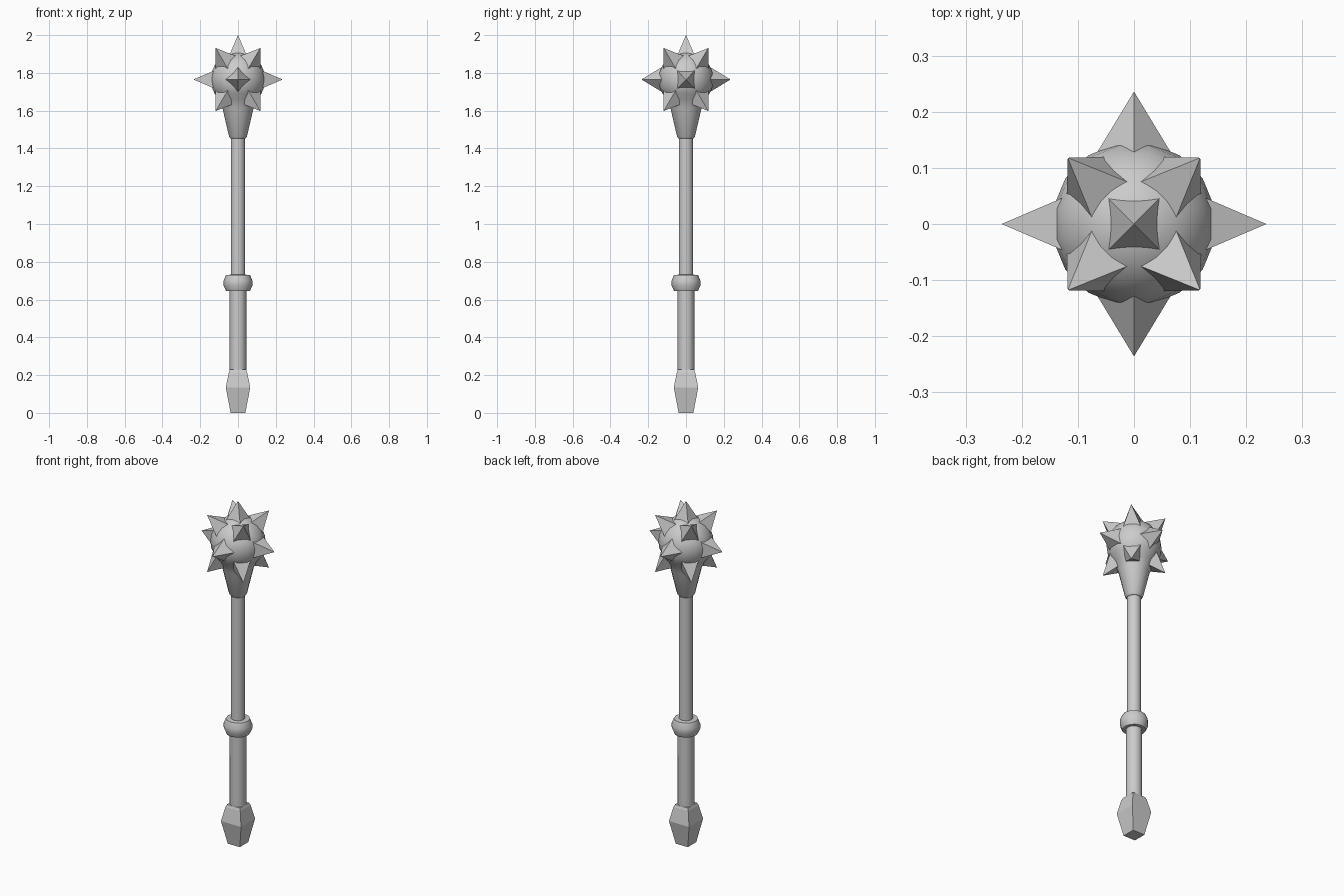
import bpy, bmesh, math
from mathutils import Vector, Matrix

if "Cube" in bpy.data.objects:
    bpy.data.objects.remove(bpy.data.objects["Cube"])


def make_object(name, bm, smooth=None):
    bmesh.ops.recalc_face_normals(bm, faces=bm.faces)
    mesh = bpy.data.meshes.new(name)
    bm.to_mesh(mesh)
    bm.free()
    obj = bpy.data.objects.new(name, mesh)
    bpy.context.collection.objects.link(obj)
    if smooth:
        bpy.ops.object.select_all(action='DESELECT')
        obj.select_set(True)
        bpy.context.view_layer.objects.active = obj
        bpy.ops.object.shade_smooth_by_angle(angle=math.radians(smooth))
    return obj


def lathe(name, profile, sides, smooth=None, turn=0.0):
    """Stack rings of (radius, z) and cap both ends."""
    bm = bmesh.new()
    rings = []
    for r, z in profile:
        angles = [turn + 2 * math.pi * i / sides for i in range(sides)]
        rings.append([bm.verts.new((r * math.cos(a), r * math.sin(a), z)) for a in angles])
    for low, high in zip(rings, rings[1:]):
        for i in range(sides):
            j = (i + 1) % sides
            bm.faces.new((low[i], low[j], high[j], high[i]))
    bm.faces.new(rings[0])
    bm.faces.new(rings[-1])
    return make_object(name, bm, smooth)


HEAD_Z, HEAD_R = 1.765, 0.147

# Square pommel, axis aligned
R2 = math.sqrt(2)
lathe("pommel", [(0.039 * R2, 0), (0.065 * R2, 0.135), (0.048 * R2, 0.215), (0.042 * R2, 0.23)],
      4, turn=math.pi / 4)

# Grip, collar and shaft
lathe("grip", [(0.044, 0.2), (0.044, 0.66)], 12, 40)
lathe("collar", [(0.04, 0.645), (0.063, 0.645), (0.076, 0.674), (0.076, 0.7),
                 (0.064, 0.73), (0.036, 0.732)], 12, 50)
lathe("shaft", [(0.038, 0.66), (0.038, 1.48)], 12, 40)

# Round head flowing into a tapered neck
profile = [(0.04, 1.452), (0.048, 1.462), (0.083, 1.61)]
for deg in range(-45, 90, 15):
    a = math.radians(deg)
    profile.append((HEAD_R * math.cos(a), HEAD_Z + HEAD_R * math.sin(a)))
profile.append((0.004, HEAD_Z + HEAD_R))
lathe("head", profile, 16, 50, math.pi / 16)


# Pyramid spikes: base sunk in the head, tips at equal distance
def spike(name, azimuth, elevation, roll=0.0):
    bm = bmesh.new()
    base, tip, half = 0.11, 0.236, 0.054
    corners = [bm.verts.new((base, y * half, z * half))
               for y, z in ((-1, -1), (1, -1), (1, 1), (-1, 1))]
    apex = bm.verts.new((tip, 0, 0))
    bm.faces.new(corners)
    for i in range(4):
        bm.faces.new((corners[i], corners[(i + 1) % 4], apex))
    turn = (Matrix.Translation(Vector((0, 0, HEAD_Z)))
            @ Matrix.Rotation(math.radians(azimuth), 4, 'Z')
            @ Matrix.Rotation(math.radians(-elevation), 4, 'Y')
            @ Matrix.Rotation(math.radians(roll), 4, 'X'))
    bm.transform(turn)
    make_object(name, bm)


spike("spike_top", 0, 90)
for k in range(4):
    spike(f"spike_side_{k}", 90 * k, 0, 45 * (k % 2))
    spike(f"spike_upper_{k}", 45 + 90 * k, 45)
    spike(f"spike_lower_{k}", 45 + 90 * k, -45)
